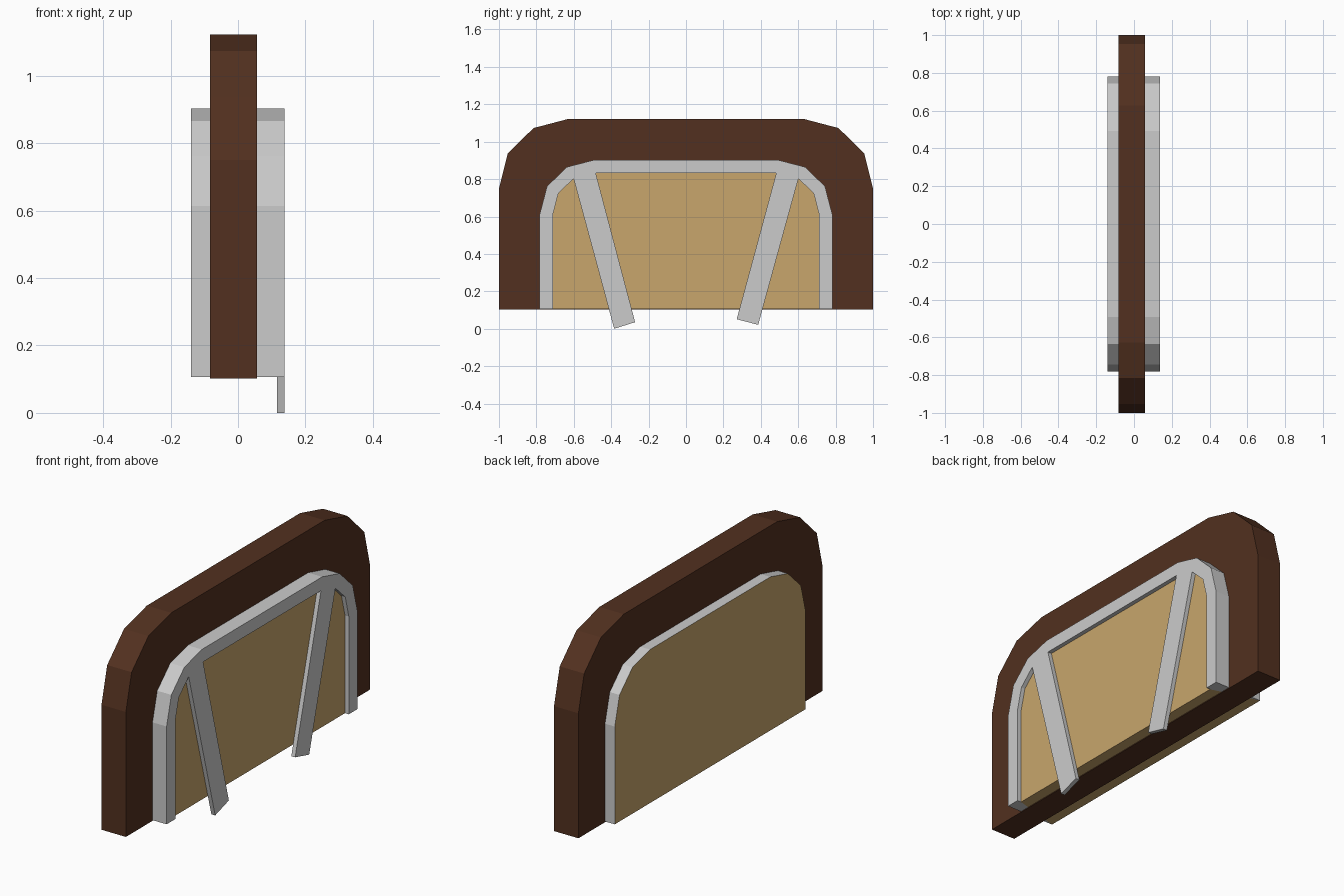
import bpy, bmesh

if "Cube" in bpy.data.objects:
    bpy.data.objects.remove(bpy.data.objects["Cube"])


def make(name, loops, faces_fn, color=None):
    """Build an object from vertex loops; faces_fn adds the faces."""
    bm = bmesh.new()
    rows = [[bm.verts.new(p) for p in loop] for loop in loops]
    faces_fn(bm, rows)
    bmesh.ops.recalc_face_normals(bm, faces=bm.faces)
    me = bpy.data.meshes.new(name)
    bm.to_mesh(me)
    bm.free()
    ob = bpy.data.objects.new(name, me)
    bpy.context.collection.objects.link(ob)
    if color:
        mat = bpy.data.materials.new(name + "_color")
        mat.diffuse_color = (*color, 1)
        mat.use_nodes = True
        mat.node_tree.nodes["Principled BSDF"].inputs["Base Color"].default_value = mat.diffuse_color
        me.materials.append(mat)
    return ob


def solid(bm, rows):
    """Closed solid between two matching outlines."""
    a, b = rows
    bm.faces.new(a)
    bm.faces.new(b[::-1])
    for i in range(len(a)):
        j = (i + 1) % len(a)
        bm.faces.new((a[i], b[i], b[j], a[j]))


def strip(bm, rows):
    """Skin across open loops, with the two foot ends filled."""
    for a, b in zip(rows, rows[1:]):
        for i in range(len(a) - 1):
            bm.faces.new((a[i], b[i], b[i + 1], a[i + 1]))
    for end in (0, -1):
        bm.faces.new([r[end] for r in rows])


def at(x, pts):
    return [(x, y, z) for y, z in pts]


def arch(half):
    """Mirror a half outline (y, z) into a full arch."""
    return half + [(-y, z) for y, z in reversed(half)]


BACK, FRONT, RECESS = -0.139, 0.138, 0.116
slab = arch([(-1, .102), (-1, .75), (-.953, .938), (-.815, 1.073), (-.628, 1.122)])
outer = arch([(-.782, .106), (-.782, .613), (-.743, .762), (-.636, .865), (-.493, .902)])
inner = arch([(-.711, .106), (-.711, .613), (-.682, .725), (-.601, .802), (-.483, .834)])

# Dark outer surround
make("surround", [at(-.083, slab), at(.057, slab)], solid, (.085, .030, .014))

# Tan panel, full outline at the back and recessed inside the rim at the front
make("panel", [at(BACK, outer), at(RECESS, inner)], solid, (.58, .38, .15))

# Grey rim wrapping the panel edge
make("rim", [at(BACK, outer), at(FRONT, outer), at(FRONT, inner), at(RECESS, inner)], strip)

# Slanted struts hanging from the rim corners
struts = {
    "left_strut": [(-.601, .802), (-.483, .834), (-.272, .035), (-.384, .0)],
    "right_strut": [(.483, .834), (.601, .802), (.386, .021), (.271, .051)],
}
for name, pts in struts.items():
    make(name, [at(RECESS, pts), at(FRONT, pts)], solid)
